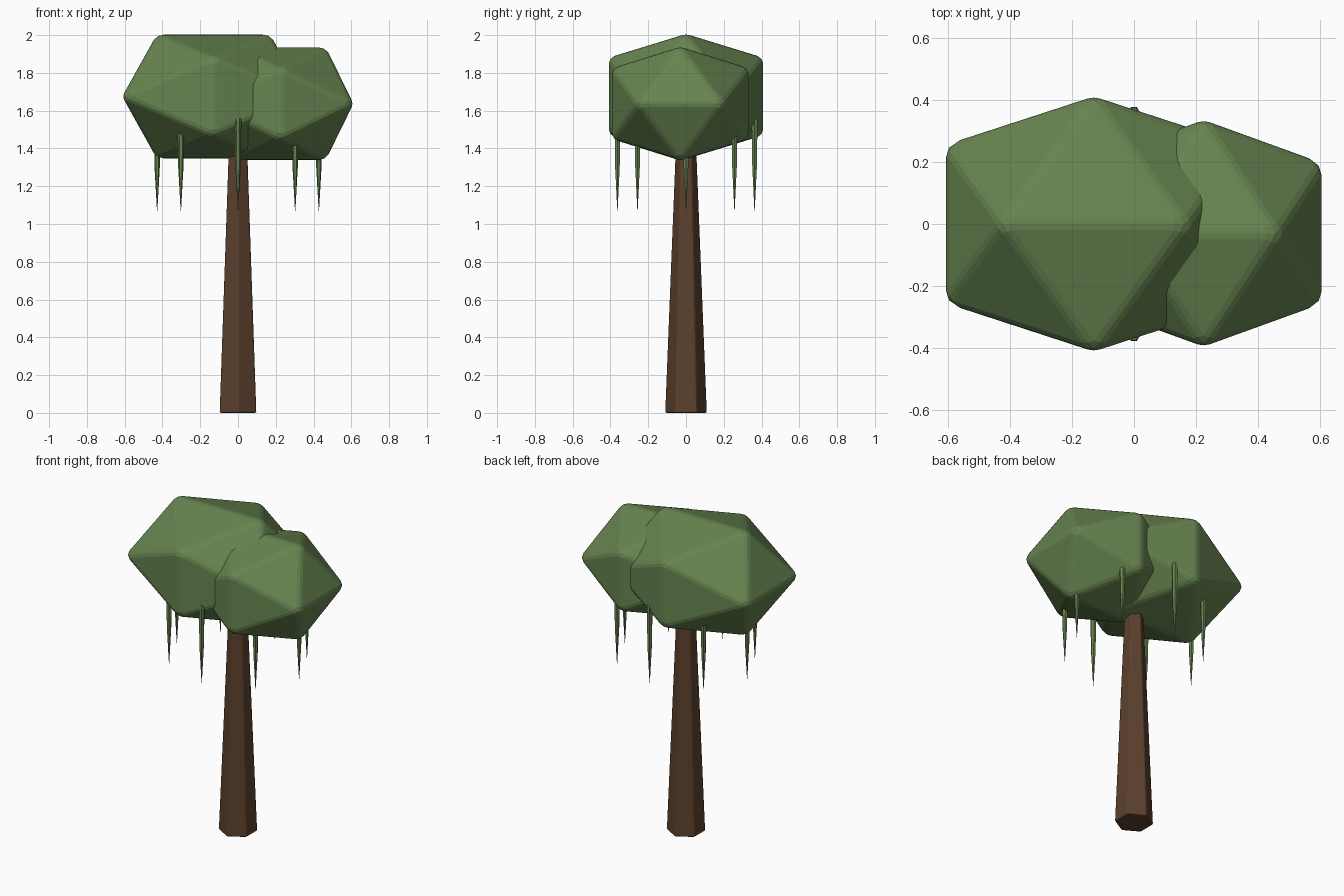
import bpy, bmesh, math
from mathutils import Vector

if "Cube" in bpy.data.objects:
    bpy.data.objects.remove(bpy.data.objects["Cube"])


def material(name, rgb):
    m = bpy.data.materials.new(name)
    m.use_nodes = True
    m.diffuse_color = (*rgb, 1)
    bsdf = m.node_tree.nodes["Principled BSDF"]
    bsdf.inputs["Base Color"].default_value = (*rgb, 1)
    bsdf.inputs["Roughness"].default_value = 0.9
    return m


LEAF = material("leaf green", (0.135, 0.23, 0.08))
BARK = material("bark brown", (0.105, 0.051, 0.026))


def finish(bm, name, mat, location, bevel=0):
    bmesh.ops.recalc_face_normals(bm, faces=bm.faces)
    mesh = bpy.data.meshes.new(name)
    bm.to_mesh(mesh)
    bm.free()
    mesh.materials.append(mat)
    ob = bpy.data.objects.new(name, mesh)
    ob.location = location
    bpy.context.collection.objects.link(ob)
    if bevel:
        mod = ob.modifiers.new("soft edges", "BEVEL")
        mod.width = bevel
        mod.segments = 2
        mod.limit_method = "ANGLE"
        mod.angle_limit = math.radians(20)
    return ob


def canopy(name, center, half):
    """Stretched icosahedron whose extreme edges lie along the axes."""
    short = (math.sqrt(5) - 1) / 2
    bm = bmesh.new()
    for axis in range(3):
        for a in (-1, 1):
            for b in (-1, 1):
                v = Vector((0, 0, 0))
                v[axis] = a
                v[(axis + 1) % 3] = b * short
                # long axis pairs: x with y, y with z, z with x
                bm.verts.new([c * h for c, h in zip(v, half)])
    bmesh.ops.convex_hull(bm, input=bm.verts)
    finish(bm, name, LEAF, center, bevel=0.02)


def tapered(name, mat, rings, sides, location, turn=0, bevel=0):
    """Loft a many-sided column through (radius, height) rings."""
    bm = bmesh.new()
    loops = []
    for r, z in rings:
        loops.append([bm.verts.new((r * math.cos(turn + math.tau * i / sides),
                                    r * math.sin(turn + math.tau * i / sides), z))
                      for i in range(sides)])
    for low, high in zip(loops, loops[1:]):
        for i in range(sides):
            j = (i + 1) % sides
            bm.faces.new((low[i], low[j], high[j], high[i]))
    bm.faces.new(loops[0])
    bm.faces.new(loops[-1])
    finish(bm, name, mat, location, bevel)


# Trunk
tapered("trunk", BARK, [(0.112, 0), (0.054, 1.45)], 6, (0, 0, 0),
        turn=math.pi / 6, bevel=0.008)

# Two overlapping leaf masses
canopy("large_canopy", (-0.13, 0, 1.675), (0.483, 0.412, 0.331))
canopy("small_canopy", (0.225, -0.03, 1.637), (0.386, 0.366, 0.301))

# Ring of hanging vines
for k in range(8):
    angle = math.tau * k / 8
    place = (0.428 * math.cos(angle), 0.363 * math.sin(angle), 0)
    tapered(f"vine_{k + 1}", LEAF,
            [(0.001, 1.07), (0.014, 1.3), (0.018, 1.545), (0.014, 1.56)], 6, place)
